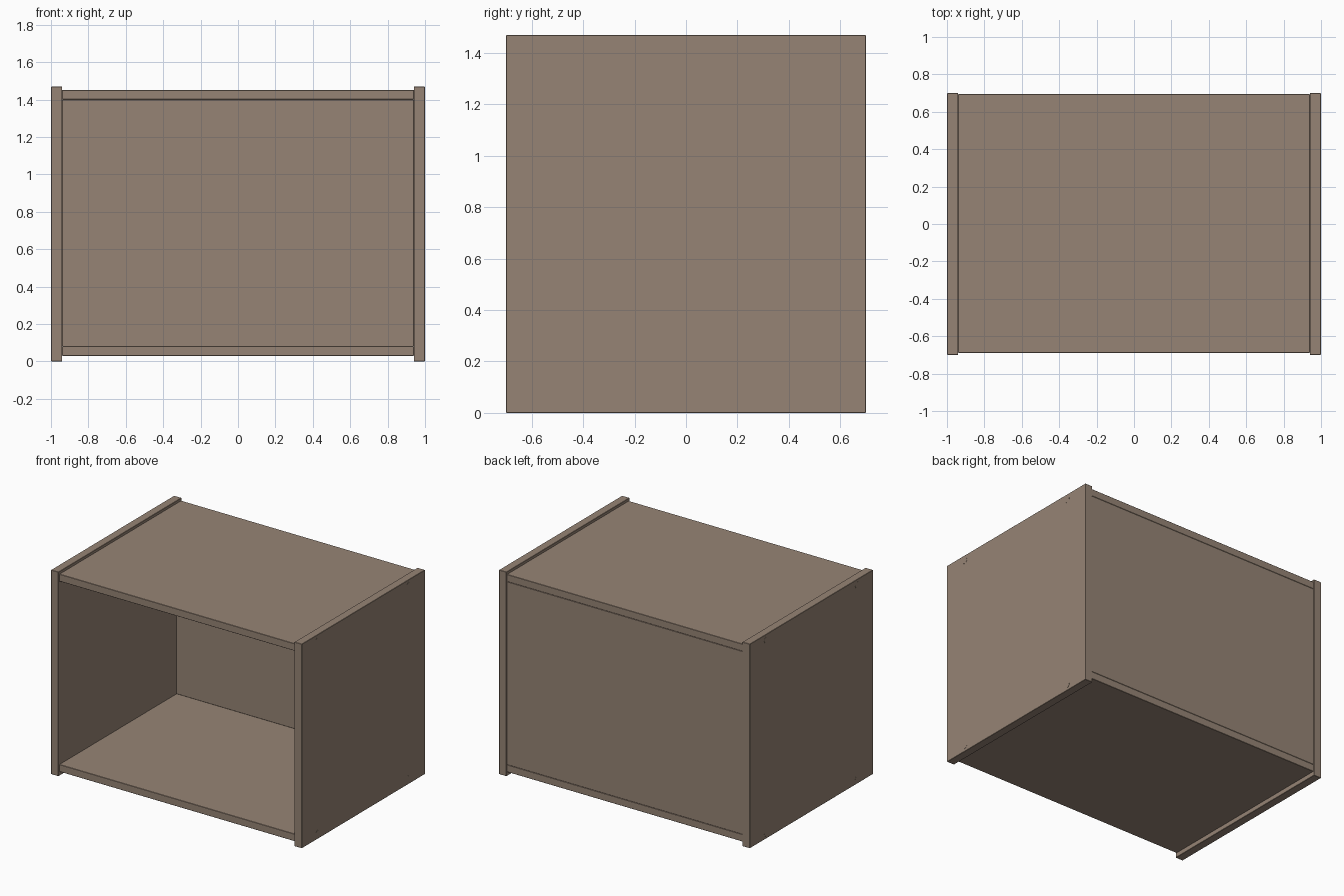
import bpy
import math

cube = bpy.data.objects.get("Cube")
if cube:
    bpy.data.objects.remove(cube, do_unlink=True)

# Single wood tone
wood = bpy.data.materials.new("taupe_wood")
wood.use_nodes = True
colour = (0.305, 0.231, 0.178, 1)
wood.diffuse_color = colour
wood.node_tree.nodes["Principled BSDF"].inputs["Base Color"].default_value = colour


def finish(obj, name):
    obj.name = name
    obj.data.materials.append(wood)
    return obj


def panel(name, low, high):
    """Board spanning two opposite corners, with slightly eased edges."""
    centre = [(a + b) / 2 for a, b in zip(low, high)]
    bpy.ops.mesh.primitive_cube_add(size=1, location=centre)
    obj = finish(bpy.context.object, name)
    obj.scale = [b - a for a, b in zip(low, high)]
    bpy.ops.object.transform_apply(location=False, rotation=False, scale=True)
    ease = obj.modifiers.new("eased_edges", "BEVEL")
    ease.width = 0.002
    ease.segments = 1
    return obj


def plug(name, x, y, z):
    """Round screw cover, almost flush with the side panel."""
    bpy.ops.mesh.primitive_cylinder_add(
        vertices=24, radius=0.022, depth=0.02,
        location=(x, y, z), rotation=(0, math.pi / 2, 0))
    finish(bpy.context.object, name)
    bpy.ops.object.shade_smooth_by_angle()


HEIGHT, DEPTH, INNER = 1.47, 0.7, 0.94

# Side panels standing proud of the shelves, with their plugs
for side, s in (("left", 1), ("right", -1)):
    x0, x1 = sorted((s * INNER, s * 0.999))
    panel(side + "_side_panel", (x0, -DEPTH, 0), (x1, DEPTH, HEIGHT))
    for end, y in (("front", -0.52), ("back", 0.515)):
        for level, z in (("lower", 0.04), ("upper", 1.43)):
            plug(f"{side}_{end}_{level}_plug", s * 0.99, y, z)

# Top and bottom boards
for name, z in (("bottom_board", 0.03), ("top_board", 1.4)):
    panel(name, (-INNER, -0.69, z), (INNER, 0.695, z + 0.052))

# Back board between them
panel("back_board", (-INNER, 0.64, 0.082), (INNER, 0.695, 1.4))
